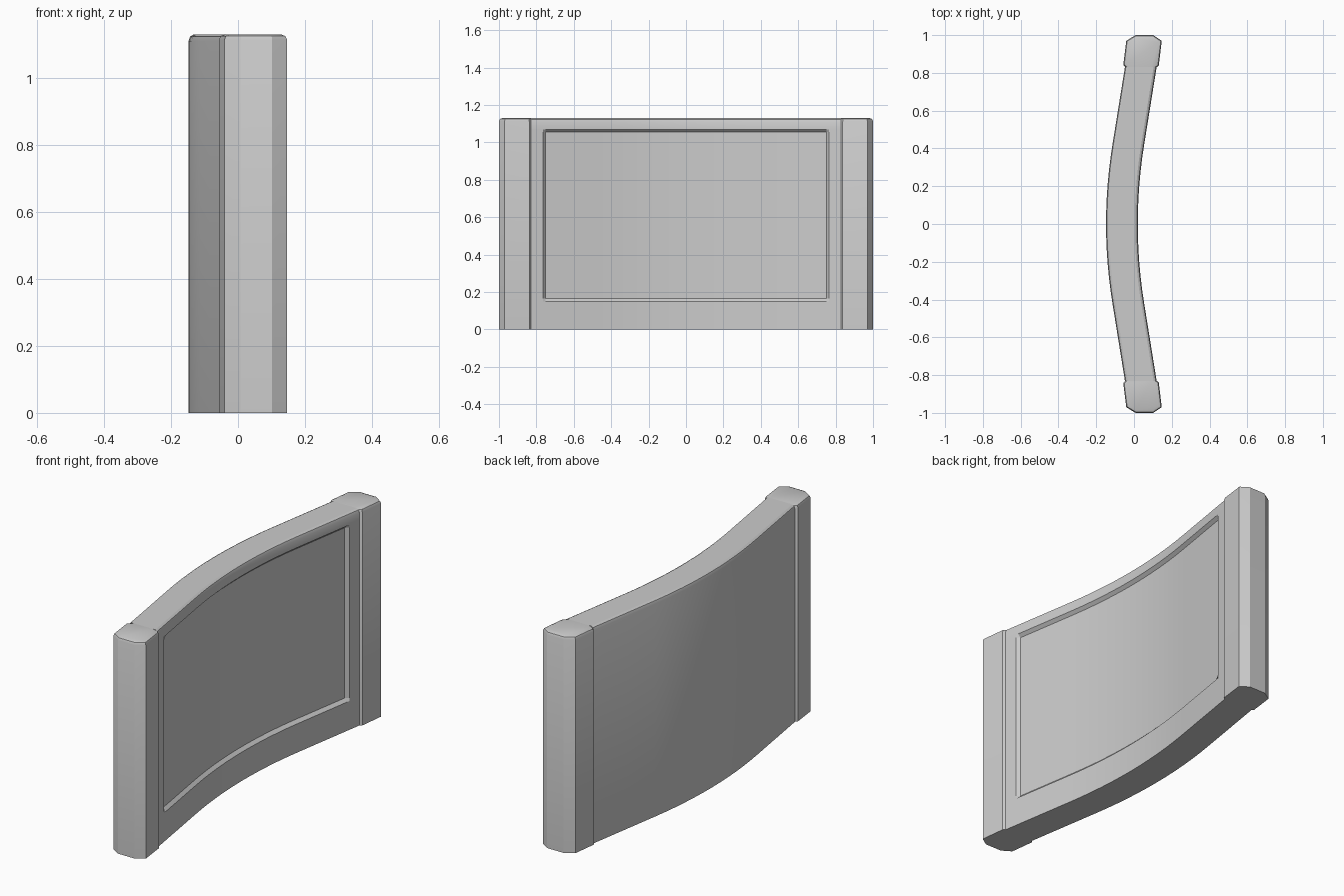
import bpy, bmesh
from math import radians

if "Cube" in bpy.data.objects:
    bpy.data.objects.remove(bpy.data.objects["Cube"])

H, BEV, THICK = 1.13, 0.02, 0.168


def finish(name, bm):
    bmesh.ops.recalc_face_normals(bm, faces=bm.faces)
    me = bpy.data.meshes.new(name)
    bm.to_mesh(me)
    bm.free()
    ob = bpy.data.objects.new(name, me)
    bpy.context.collection.objects.link(ob)
    bpy.ops.object.select_all(action='DESELECT')
    ob.select_set(True)
    bpy.context.view_layer.objects.active = ob
    bpy.ops.object.shade_smooth_by_angle(angle=radians(25))
    return ob


def loft(bm, rings):
    # Join closed rings with quads and cap both ends
    vs = [[bm.verts.new(p) for p in r] for r in rings]
    n = len(vs[0])
    for a, b in zip(vs, vs[1:]):
        for i in range(n):
            j = (i + 1) % n
            bm.faces.new((a[i], a[j], b[j], b[i]))
    bm.faces.new(vs[0])
    bm.faces.new(vs[-1])


def outer_x(y):
    # Arc in the middle, straight towards the ends
    y, arc, slope = abs(y), 0.42, 0.161
    if y < arc:
        return -0.148 + slope * y * y / (2 * arc)
    return -0.148 + slope * (y - arc / 2)


# Curved panel with a bevel-edged recess on its concave side
half = [0.07 * i for i in range(1, 7)] + [0.6, 0.75, 0.765, 0.83]
stations = [-y for y in reversed(half)] + [0] + half
rings = []
for y in stations:
    xo = outer_x(y)
    xi = xo + THICK
    d = 0.016 if abs(y) < 0.76 else 0
    rings.append([(x, y, z) for x, z in (
        (xo, 0), (xi, 0), (xi, 0.15), (xi - d, 0.166), (xi - d, 1.055),
        (xi, 1.07), (xi, H - BEV), (xi - 0.005, H - 0.006),
        (xi - 0.016, H), (xo + 0.016, H), (xo + 0.005, H - 0.006), (xo, H - BEV))])
bm = bmesh.new()
loft(bm, rings)
finish("curved_panel", bm)

# End posts with chamfered plan and a softened top edge
plan = [(-0.045, 0.83), (-0.057, 0.842), (-0.041, 0.97), (0.008, 1.0),
        (0.102, 1.0), (0.147, 0.97), (0.131, 0.838), (0.120, 0.83)]
for side, name in ((1, "back_post"), (-1, "front_post")):
    bm = bmesh.new()
    loft(bm, [[(x, y * side, z) for x, y in plan] for z in (0, H)])
    top = [e for e in bm.edges if all(v.co.z > H - 0.01 for v in e.verts)
           and any(abs(v.co.y) > 0.832 for v in e.verts)]
    bmesh.ops.bevel(bm, geom=top, offset=0.017, segments=2, profile=0.5,
                    affect='EDGES', clamp_overlap=True)
    finish(name, bm)
